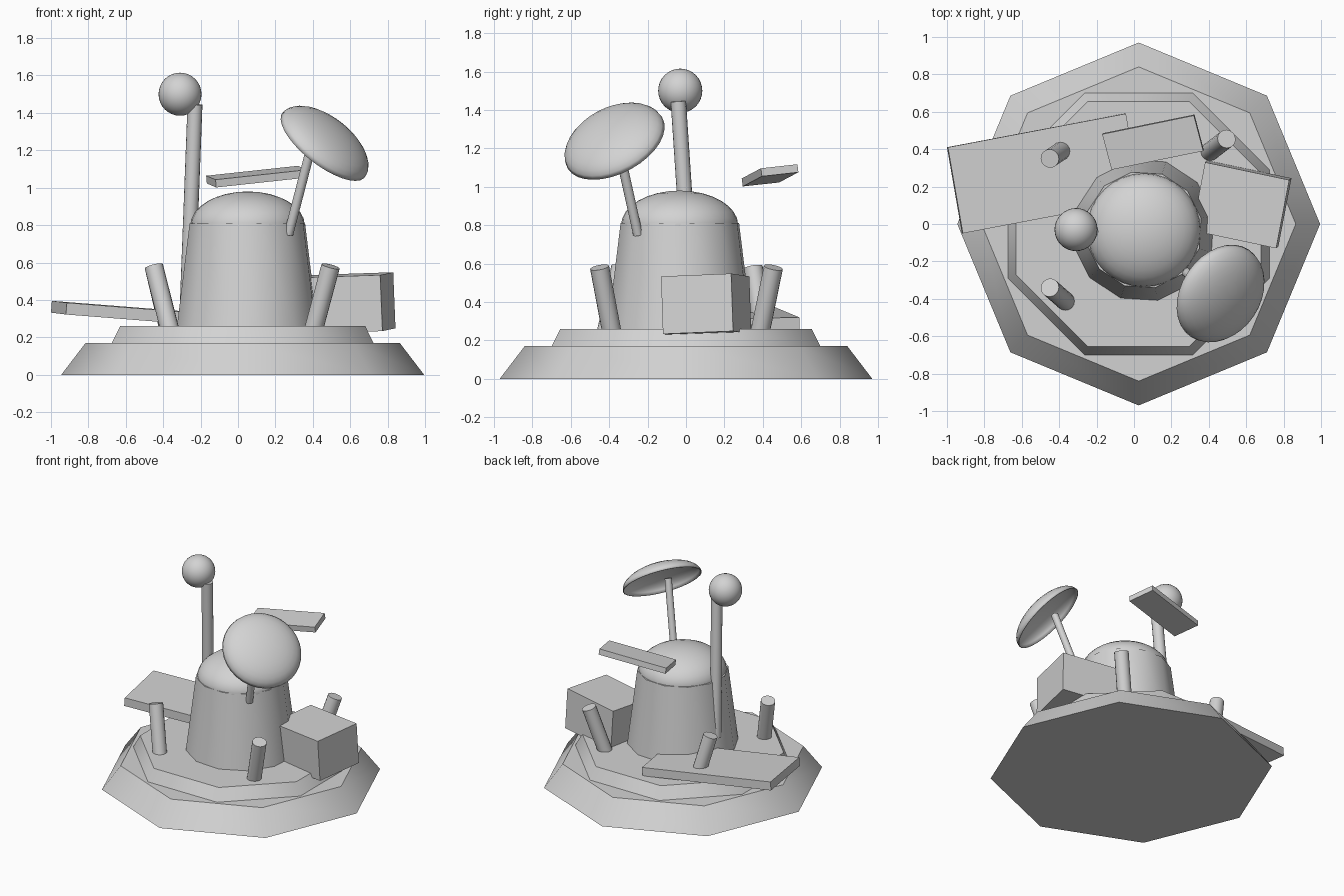
import bpy, bmesh, math
from mathutils import Vector, Matrix

if "Cube" in bpy.data.objects:
    bpy.data.objects.remove(bpy.data.objects["Cube"])

GREY = bpy.data.materials.new("plain grey")
GREY.diffuse_color = (0.65, 0.65, 0.65, 1)
GREY.use_nodes = True
GREY.node_tree.nodes["Principled BSDF"].inputs["Base Color"].default_value = GREY.diffuse_color


def finish(name, bm, smooth=None):
    bmesh.ops.recalc_face_normals(bm, faces=bm.faces)
    me = bpy.data.meshes.new(name)
    bm.to_mesh(me)
    bm.free()
    ob = bpy.data.objects.new(name, me)
    bpy.context.collection.objects.link(ob)
    me.materials.append(GREY)
    if smooth:
        bpy.ops.object.select_all(action='DESELECT')
        ob.select_set(True)
        bpy.context.view_layer.objects.active = ob
        bpy.ops.object.shade_smooth_by_angle(angle=math.radians(smooth))
    return ob


def frustum(name, sides, r1, r2, p, q, turn=0, smooth=40):
    """Tapered prism between points p and q."""
    p, q = Vector(p), Vector(q)
    d = q - p
    rot = Vector((0, 0, 1)).rotation_difference(d).to_matrix().to_4x4()
    m = Matrix.Translation((p + q) / 2) @ rot @ Matrix.Rotation(math.radians(turn), 4, 'Z')
    bm = bmesh.new()
    bmesh.ops.create_cone(bm, cap_ends=True, segments=sides, radius1=r1,
                          radius2=r2, depth=d.length, matrix=m)
    return finish(name, bm, smooth)


def slab(name, corner, along, across, thick):
    """Tilted box: top corner, two edge vectors, thickness downwards."""
    c, u, v = Vector(corner), Vector(along), Vector(across)
    n = u.cross(v).normalized()
    if n.z > 0:
        n = -n
    w = n * thick
    mid = c + (u + v + w) / 2
    m = Matrix((u, v, w)).transposed().to_4x4()
    bm = bmesh.new()
    bmesh.ops.create_cube(bm, size=1, matrix=Matrix.Translation(mid) @ m)
    return finish(name, bm)


def ball(name, centre, scale, smooth=60):
    bm = bmesh.new()
    m = Matrix.Translation(centre) @ Matrix.Diagonal((*scale, 1))
    bmesh.ops.create_uvsphere(bm, u_segments=32, v_segments=16, radius=1, matrix=m)
    return finish(name, bm, smooth)


# Octagonal stepped base
frustum("base_lower", 8, 0.97, 0.84, (0.025, 0, 0), (0.025, 0, 0.17), 0, 48)
frustum("base_upper", 8, 0.763, 0.709, (0.025, 0, 0.16), (0.025, 0, 0.26), 22.5, 48)

# Tower and domed roof
frustum("tower", 12, 0.385, 0.315, (0.05, -0.032, 0.25), (0.05, -0.032, 0.81), 11.5)
ball("dome", (0.052, -0.033, 0.8), (0.305, 0.305, 0.18))

# Mast with ball
frustum("mast", 16, 0.04, 0.04, (-0.27, 0.03, 0.40), (-0.23, -0.04, 1.445))
ball("mast_ball", (-0.31, -0.03, 1.5), (0.115, 0.115, 0.115))

# Dish: open half ellipsoid, bulge facing up and front right
bm = bmesh.new()
bmesh.ops.create_uvsphere(bm, u_segments=32, v_segments=16, radius=1)
bmesh.ops.delete(bm, geom=[v for v in bm.verts if v.co.z < -0.01], context='VERTS')
tilt = Vector((0, 0, 1)).rotation_difference(Vector((0.57, -0.38, 0.73))).to_matrix().to_4x4()
bm.transform(Matrix.Translation((0.458, -0.37, 1.228)) @ tilt
             @ Matrix.Diagonal((0.28, 0.28, 0.12, 1)))
dish = finish("dish", bm, 60)
shell = dish.modifiers.new("shell", 'SOLIDIFY')
shell.thickness = 0.006
shell.offset = -1
frustum("dish_stalk", 16, 0.025, 0.025, (0.27, -0.25, 0.75), (0.405, -0.365, 1.27))

# Loose slabs and the crate
slab("floating_slab", (-0.17, 0.48, 1.064), (0.49, 0.10, 0.053), (0.05, -0.19, -0.021), 0.042)
slab("side_slab", (-0.995, 0.41, 0.395), (0.952, 0.18, -0.075), (0.08, -0.46, -0.01), 0.063)
slab("crate", (0.38, 0.33, 0.533), (0.45, -0.095, 0.015), (-0.07, -0.365, -0.015), 0.30)

# Four leaning posts: base x, base y, lean x, lean y
for name, x, y, dx, dy in (("front_left", -0.37, -0.41, -0.08, 0.07),
                           ("front_right", 0.41, -0.39, 0.085, -0.06),
                           ("back_left", -0.375, 0.40, -0.075, -0.05),
                           ("back_right", 0.41, 0.39, 0.085, 0.065)):
    frustum("post_" + name, 16, 0.05, 0.05, (x - dx * 0.1, y - dy * 0.1, 0.23),
            (x + dx, y + dy, 0.58))
